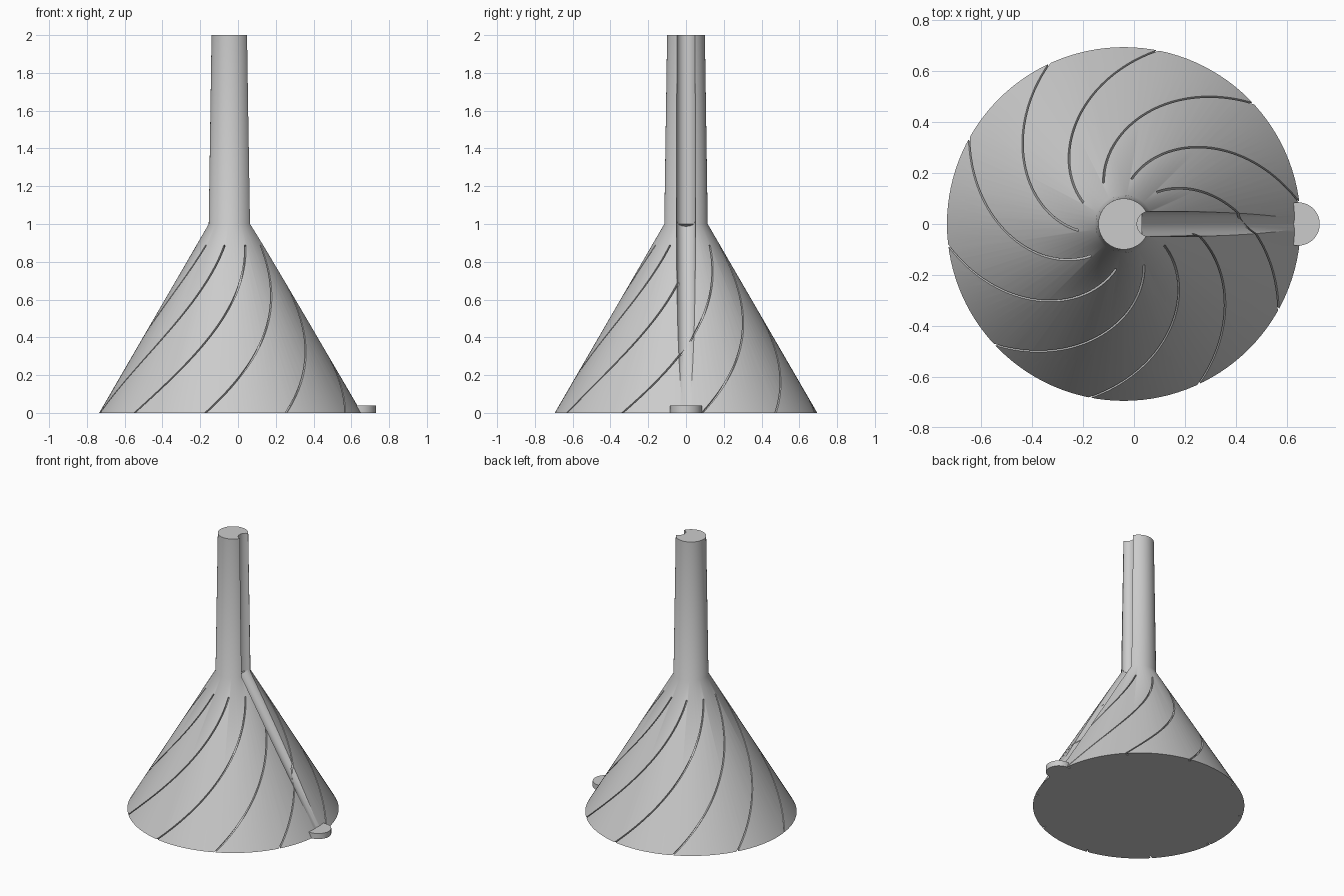
import bpy, bmesh, math
from mathutils import Vector

if "Cube" in bpy.data.objects:
    bpy.data.objects.remove(bpy.data.objects["Cube"])

CX = -0.04                      # axis of the funnel
R_BASE, R_NECK, R_TOP = 0.695, 0.115, 0.10

grey = bpy.data.materials.new("light grey")
grey.diffuse_color = (0.6, 0.6, 0.6, 1)
grey.use_nodes = True
grey.node_tree.nodes["Principled BSDF"].inputs["Base Color"].default_value = grey.diffuse_color


def finish(name, bm):
    bmesh.ops.recalc_face_normals(bm, faces=bm.faces)
    mesh = bpy.data.meshes.new(name)
    bm.to_mesh(mesh)
    bm.free()
    mesh.materials.append(grey)
    obj = bpy.data.objects.new(name, mesh)
    bpy.context.collection.objects.link(obj)
    return obj


def skin(bm, sections):
    """Bridge a list of closed sections and cap both ends."""
    rows = [[bm.verts.new(p) for p in s] for s in sections]
    n = len(rows[0])
    for a, b in zip(rows, rows[1:]):
        for i in range(n):
            j = (i + 1) % n
            bm.faces.new((a[i], a[j], b[j], b[i]))
    bm.faces.new(rows[0])
    bm.faces.new(rows[-1][::-1])


def ring(x, z, r, n):
    return [(x + r * math.cos(2 * math.pi * i / n), r * math.sin(2 * math.pi * i / n), z)
            for i in range(n)]


def rod(name, p, q, r, n=40):
    """Cylinder between two points in the xz plane."""
    p, q = Vector(p), Vector(q)
    side = Vector((0, 1, 0))
    up = (q - p).normalized().cross(side)
    circle = [side * r * math.cos(2 * math.pi * i / n) + up * r * math.sin(2 * math.pi * i / n)
              for i in range(n)]
    bm = bmesh.new()
    skin(bm, [[p + c for c in circle], [q + c for c in circle]])
    return finish(name, bm)


def cut(target, cutter):
    mod = target.modifiers.new("cut", 'BOOLEAN')
    mod.operation, mod.solver, mod.object = 'DIFFERENCE', 'EXACT', cutter
    bpy.ops.object.select_all(action='DESELECT')
    bpy.context.view_layer.objects.active = target
    target.select_set(True)
    bpy.ops.object.modifier_apply(modifier=mod.name)
    bpy.data.objects.remove(cutter)


# Solid cone with its tapered stem
bm = bmesh.new()
skin(bm, [ring(CX, 0, R_BASE, 120), ring(CX, 1, R_NECK, 120), ring(CX, 2, R_TOP, 120)])
body = finish("funnel_body", bm)

# Ten spiral grooves that follow the cone
slope = R_BASE - R_NECK
bm = bmesh.new()
for k in range(10):
    def point(r):
        a = math.radians(79 + 36 * k + 142 * (R_BASE - r))
        return Vector((CX + r * math.cos(a), r * math.sin(a), (R_BASE - r) / slope)), a
    sections = []
    for i in range(41):
        r = 0.18 + 0.55 * i / 40
        p, a = point(r)
        tangent = (point(r + 0.001)[0] - p).normalized()
        normal = Vector((math.cos(a), math.sin(a), slope)).normalized()
        side = tangent.cross(normal) * 0.004
        top, low = p + normal * 0.012, p - normal * 0.022
        sections.append([top + side, top - side, low - side, low + side])
    skin(bm, sections)
cut(body, finish("spiral_cutter", bm))

# Round channel down the stem, then down the cone with fading depth
cut(body, rod("stem_channel_cutter", (0.062, 0, 1.0), (0.062, 0, 2.1), 0.05))
cut(body, rod("cone_channel_cutter", (0.055, 0, 1.015), (0.70, 0, 0.02), 0.05))

# Small round tab at the foot of the channel
bm = bmesh.new()
skin(bm, [ring(0.645, 0, 0.085, 48), ring(0.645, 0.04, 0.085, 48)])
tab = finish("foot_tab", bm)

# Smooth shading with sharp edges kept
bpy.ops.object.select_all(action='DESELECT')
for obj in (body, tab):
    obj.select_set(True)
bpy.context.view_layer.objects.active = body
bpy.ops.object.shade_smooth_by_angle(angle=math.radians(30))
